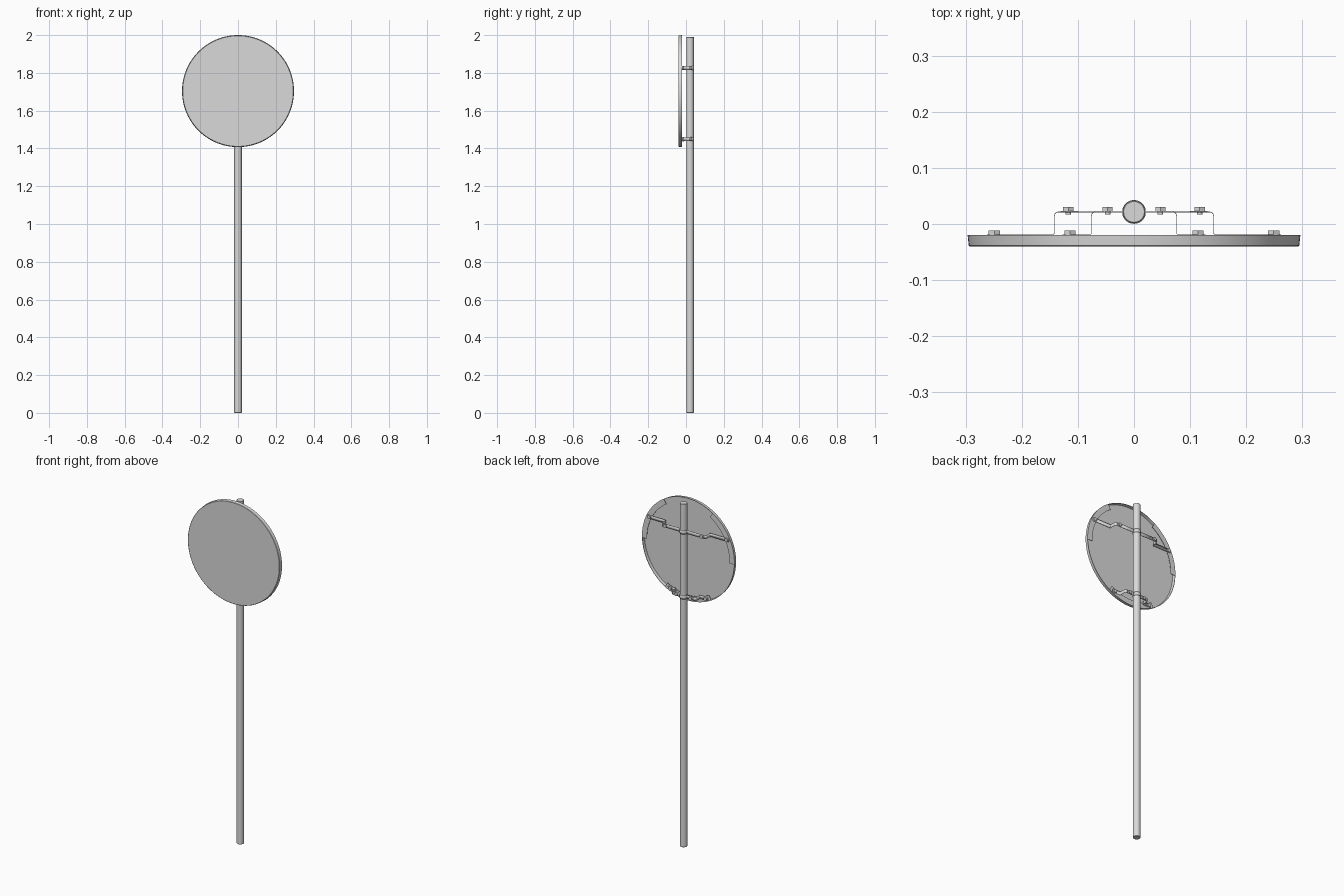
import bpy, bmesh, math
from mathutils import Matrix

if "Cube" in bpy.data.objects:
    bpy.data.objects.remove(bpy.data.objects["Cube"])

DISC_Z, DISC_R = 1.7035, 0.2965
POLE_Y, POLE_R = 0.0215, 0.02

grey = bpy.data.materials.new("galvanised grey")
grey.diffuse_color = (0.7, 0.7, 0.7, 1)
grey.use_nodes = True
grey.node_tree.nodes["Principled BSDF"].inputs["Base Color"].default_value = grey.diffuse_color


def finish(bm, name, smooth=True):
    bmesh.ops.recalc_face_normals(bm, faces=bm.faces)
    mesh = bpy.data.meshes.new(name)
    bm.to_mesh(mesh)
    bm.free()
    mesh.materials.append(grey)
    ob = bpy.data.objects.new(name, mesh)
    bpy.context.collection.objects.link(ob)
    if smooth:
        bpy.ops.object.select_all(action='DESELECT')
        ob.select_set(True)
        bpy.context.view_layer.objects.active = ob
        bpy.ops.object.shade_smooth_by_angle(angle=math.radians(35))
    return ob


def solidify(ob, thickness):
    mod = ob.modifiers.new("thickness", 'SOLIDIFY')
    mod.thickness = thickness
    mod.offset = 0


# Pole with a tiny bevel at both ends
bm = bmesh.new()
bmesh.ops.create_cone(bm, cap_ends=True, segments=32, radius1=POLE_R,
                      radius2=POLE_R, depth=1.99,
                      matrix=Matrix.Translation((0, POLE_Y, 0.995)))
caps = [e for e in bm.edges if abs(e.verts[0].co.z - e.verts[1].co.z) < 1e-4]
bmesh.ops.bevel(bm, geom=caps, offset=0.0015, segments=1, affect='EDGES')
finish(bm, "pole")

# Sign panel: a shallow pan, open at the back, with a flared rim
profile = [(0, -0.04), (DISC_R - 0.004, -0.04), (DISC_R - 0.002, -0.0385),
           (DISC_R, -0.02), (DISC_R - 0.002, -0.02),
           (DISC_R - 0.004, -0.0375), (0, -0.0375)]
bm = bmesh.new()
verts = [bm.verts.new((r, y, DISC_Z)) for r, y in profile]
edges = [bm.edges.new(p) for p in zip(verts, verts[1:])]
bmesh.ops.spin(bm, geom=verts + edges, cent=(0, 0, DISC_Z), axis=(0, 1, 0),
               angle=math.tau, steps=96)
bmesh.ops.remove_doubles(bm, verts=bm.verts, dist=1e-5)
finish(bm, "sign_panel")

# Three flat lips folded inward from the rim
for i, (start, end) in enumerate([(-2, 58), (122, 182), (240, 300)]):
    bm = bmesh.new()
    rows = []
    for k in range(21):
        a = math.radians(start + (end - start) * k / 20)
        rows.append([bm.verts.new((r * math.cos(a), -0.0208,
                                   DISC_Z + r * math.sin(a)))
                     for r in (DISC_R - 0.001, DISC_R - 0.032)])
    for p, q in zip(rows, rows[1:]):
        bm.faces.new((p[0], p[1], q[1], q[0]))
    solidify(finish(bm, f"rim_lip_{i + 1}", False), 0.0015)


def strap(name, half, z, height=0.02):
    """Mirror a half path (outer end to middle) and sweep it vertically."""
    path = half + [(-x, y) for x, y in reversed(half[:-1])]
    bm = bmesh.new()
    cols = [[bm.verts.new((x, y, z + s * height / 2)) for s in (-1, 1)]
            for x, y in path]
    for p, q in zip(cols, cols[1:]):
        bm.faces.new((p[0], q[0], q[1], p[1]))
    solidify(finish(bm, name), 0.0012)


def wrap(side):
    """Quarter arc round the pole, from its side to the front or back."""
    r = POLE_R + 0.0006
    return [(r * math.cos(a), POLE_Y + side * r * math.sin(a))
            for a in (math.radians(2 + 88 * k / 10) for k in range(11))]


def bolt_part(name, x, y0, y1, z, radius, sides):
    bm = bmesh.new()
    place = (Matrix.Translation((x, (y0 + y1) / 2, z))
             @ Matrix.Rotation(math.pi / 2, 4, 'X'))
    bmesh.ops.create_cone(bm, cap_ends=True, segments=sides, radius1=radius,
                          radius2=radius, depth=y1 - y0, matrix=place)
    finish(bm, name)


# Brackets: level, z, strap end, lip bolt x, step x, clamp bolt x
for level, z, end, lip_x, step, clamp_x in [
        ("upper", 1.826, 0.262, 0.249, 0.142, 0.117),
        ("lower", 1.449, 0.127, 0.114, 0.076, 0.047)]:
    corner = [(step - 0.007 * (1 - math.cos(a)), 0.0145 + 0.007 * math.sin(a))
              for a in (math.radians(30 * k) for k in range(4))]
    strap(level + "_bracket",
          [(end, -0.0193), (step + 0.002, -0.0193), (step, -0.017)]
          + corner + wrap(-1), z)
    strap(level + "_clamp", [(clamp_x + 0.014, 0.0228)]
          + [(0.024, 0.0228)] + wrap(1), z)
    for side, s in (("right", 1), ("left", -1)):
        tag = f"{level}_{side}"
        bolt_part(tag + "_lip_bolt", s * lip_x, -0.019, -0.0115, z, 0.0115, 6)
        bolt_part(tag + "_clamp_bolt", s * clamp_x, 0.023, 0.0305, z, 0.0105, 6)
        bolt_part(tag + "_clamp_shank", s * clamp_x, 0.0165, 0.0235, z, 0.005, 12)
